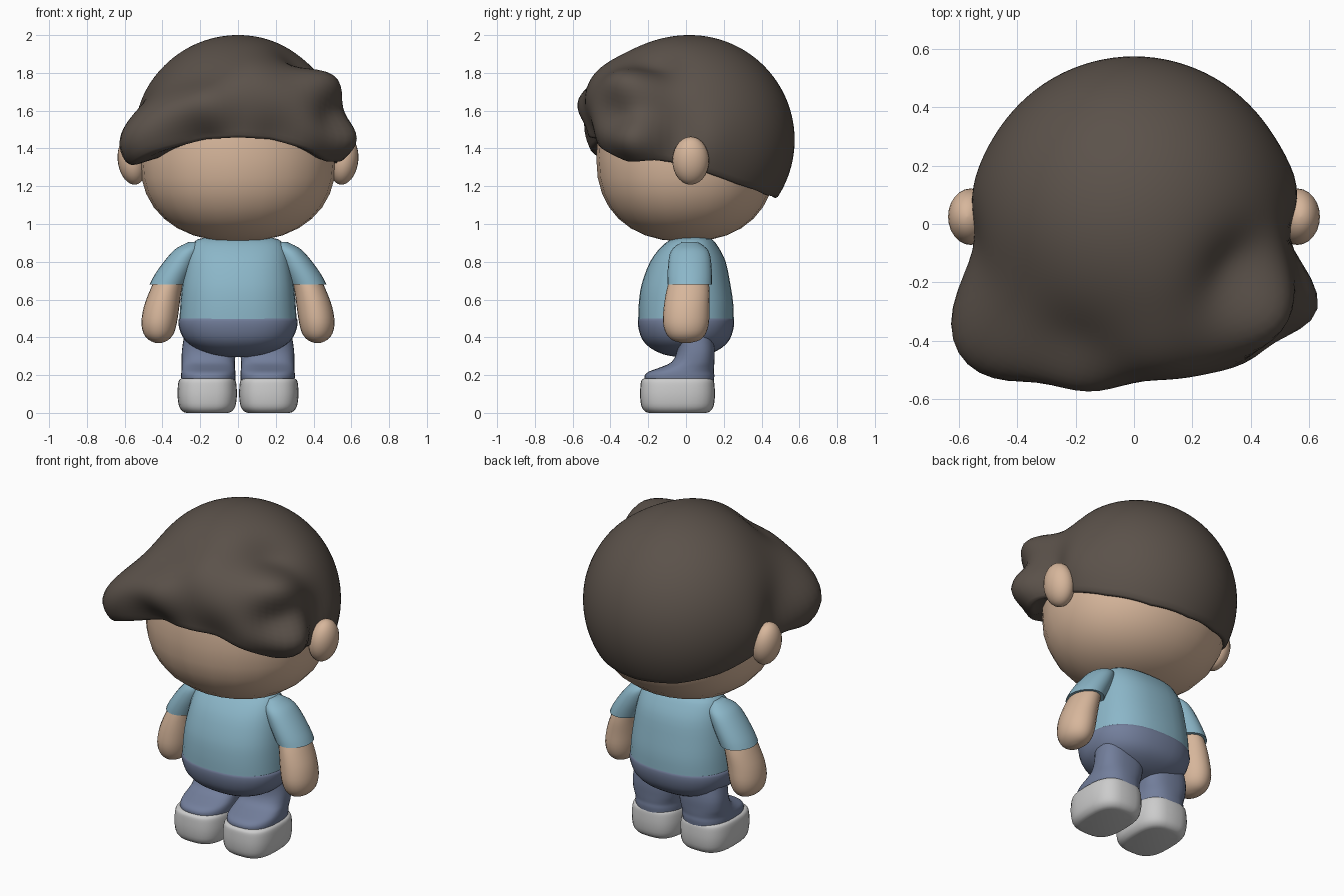
import bpy, bmesh, math
from mathutils import Vector

if "Cube" in bpy.data.objects:
    bpy.data.objects.remove(bpy.data.objects["Cube"])


def material(name, rgb):
    m = bpy.data.materials.new(name)
    m.diffuse_color = (*rgb, 1)
    m.use_nodes = True
    m.node_tree.nodes["Principled BSDF"].inputs["Base Color"].default_value = m.diffuse_color
    return m


HAIR = material("hair_brown", (0.105, 0.084, 0.069))
SKIN = material("skin_tone", (0.68, 0.47, 0.33))
SHIRT = material("shirt_blue", (0.26, 0.47, 0.58))
PANTS = material("denim", (0.17, 0.21, 0.33))


def skin_rings(name, rings, mat=None, angle=50):
    """Bridge closed rings of points and cap both ends."""
    bm = bmesh.new()
    loops = [[bm.verts.new(p) for p in ring] for ring in rings]
    n = len(loops[0])
    for a, b in zip(loops, loops[1:]):
        for i in range(n):
            j = (i + 1) % n
            bm.faces.new((a[i], a[j], b[j], b[i]))
    bm.faces.new(loops[0])
    bm.faces.new(loops[-1])
    bmesh.ops.recalc_face_normals(bm, faces=bm.faces)
    me = bpy.data.meshes.new(name)
    bm.to_mesh(me)
    bm.free()
    ob = bpy.data.objects.new(name, me)
    bpy.context.collection.objects.link(ob)
    if mat:
        me.materials.append(mat)
    bpy.ops.object.select_all(action='DESELECT')
    ob.select_set(True)
    bpy.context.view_layer.objects.active = ob
    bpy.ops.object.shade_smooth_by_angle(angle=math.radians(angle))
    return ob


def catmull(stations, steps):
    """Smooth interpolation through a list of tuples."""
    out = []
    s = [stations[0]] + list(stations) + [stations[-1]]
    for k in range(1, len(s) - 2):
        for t in (i / steps for i in range(steps)):
            out.append([0.5 * (2 * b + (c - a) * t + (2 * a - 5 * b + 4 * c - d) * t * t
                               + (3 * b - a - 3 * c + d) * t ** 3)
                        for a, b, c, d in zip(*s[k - 1:k + 3])])
    return out + [list(stations[-1])]


def loft(name, stations, mat=None, power=2.0, sides=32, steps=3, mirror=1, angle=50):
    """Stack superellipse sections: (z, centre x, centre y, radius x, radius y)."""
    rings = []
    for z, cx, cy, rx, ry in catmull(stations, steps):
        ring = []
        for i in range(sides):
            a = math.tau * i / sides
            c, s = math.cos(a), math.sin(a)
            x = math.copysign(abs(c) ** (2 / power), c) * rx
            y = math.copysign(abs(s) ** (2 / power), s) * ry
            ring.append((mirror * (cx + x), cy + y, z))
        rings.append(ring)
    return skin_rings(name, rings, mat, angle)


# Head: squarish ellipsoid, taller above its widest level
head = []
for i in range(17):
    t = math.radians(-88 + 176 * i / 16)
    w = math.cos(t) ** (2 / 2.3)
    h = math.copysign(abs(math.sin(t)) ** (2 / 2.3), t)
    head.append((1.35 + h * (0.443 if h < 0 else 0.52), 0, 0, 0.52 * w, 0.475 * w))
loft("head", head, SKIN, power=2.1, sides=24, steps=1)

# Hair: dome pushed outwards so that it passes through the fringe points
C, R = Vector((0, 0.02, 1.445)), 0.555
fringe = [Vector(p) - C for p in (
    (-.2, -.57, 1.61), (0, -.545, 1.61), (.2, -.52, 1.6), (-.4, -.54, 1.52),
    (-.58, -.47, 1.43), (-.62, -.28, 1.42), (.42, -.45, 1.52), (.615, -.32, 1.46),
    (.525, -.34, 1.72), (.5, -.33, 1.60), (.32, -.43, 1.78), (.1, -.47, 1.81),
    (.12, -.26, 1.925), (-.22, -.49, 1.72), (-.42, -.40, 1.68), (-.57, -.36, 1.56),
    (-.55, -.09, 1.46), (.55, -.09, 1.46), (-.2, -.49, 1.48), (.2, -.48, 1.48),
    (-.59, -.38, 1.34), (.53, -.32, 1.36), (0, -.53, 1.71), (.38, -.2, 1.81),
    (-.555, .06, 1.44), (.555, .06, 1.44), (-.38, -.15, 1.81))]
dirs = [p.normalized() for p in fringe]
coef = [0.0] * len(dirs)


def bulge(d):
    return sum(c * math.exp(-(d - e).length_squared / (2 * 0.2 ** 2)) for c, e in zip(coef, dirs))


for _ in range(80):
    for i, p in enumerate(fringe):
        coef[i] += p.length - R - bulge(dirs[i])

# Hairline elevation (degrees) against turn away from the front
hairline = [(0, 3), (20, 2), (40, -4), (55, -10), (70, -9), (90, -14), (120, -24), (150, -31), (180, -33)]


def edge_at(turn):
    for (a, p), (b, q) in zip(hairline, hairline[1:]):
        if turn <= b:
            t = (turn - a) / (b - a)
            return p + (q - p) * t
    return hairline[-1][1]


ROWS, COLS = 40, 96
rings = [[] for _ in range(ROWS + 4)]
for j in range(COLS):
    turn = -180 + 360 * j / COLS
    az, low = math.radians(turn), edge_at(abs(turn))

    def ray(el):
        e = math.radians(el)
        return Vector((math.sin(az) * math.cos(e), -math.cos(az) * math.cos(e), math.sin(e)))

    for i in range(ROWS + 1):
        d = ray(89.5 + (low - 89.5) * i / ROWS)
        rings[i].append(C + d * (R + bulge(d)))
    d = ray(low)
    r = R + bulge(d)
    for k, (drop, f) in enumerate(((1.2, 0.07), (1.5, 0.2), (0, 1))):
        rings[ROWS + 1 + k].append(C + ray(low - drop) * (r + (0.45 - r) * f))
skin_rings("hair", rings, HAIR, 60)

# Torso: shirt above, trouser seat below
loft("shirt", [(.495, 0, 0, .31, .253), (.58, 0, 0, .305, .25), (.68, 0, 0, .295, .235),
               (.80, 0, .01, .275, .2), (.88, 0, .02, .25, .15), (.92, 0, .03, .21, .105),
               (.935, 0, .03, .12, .05)], SHIRT, 2.4)
loft("trouser_seat", [(.295, 0, 0, .05, .04), (.31, 0, 0, .14, .12), (.345, 0, 0, .23, .19),
                      (.39, 0, 0, .285, .232), (.45, 0, 0, .312, .252), (.498, 0, 0, .313, .253),
                      (.505, 0, 0, .29, .235)], PANTS, 2.4)

for side, m in (("right", 1), ("left", -1)):
    # Ears
    ear = [(1.335 + .127 * math.sin(t), .56 + .012 * math.sin(t), .025,
            .077 * math.cos(t), .097 * math.cos(t))
           for t in (math.radians(-88 + 176 * i / 14) for i in range(15))]
    loft(side + "_ear", ear, SKIN, sides=24, steps=1, mirror=m)
    # Sleeves and arms
    loft(side + "_sleeve", [(.68, .37, .02, .098, .118), (.72, .35, .02, .098, .118),
                            (.78, .315, .02, .093, .115), (.84, .28, .02, .08, .106),
                            (.875, .255, .02, .066, .085), (.905, .23, .02, .03, .04)],
         SHIRT, sides=24, mirror=m)
    loft(side + "_arm", [(.37, .42, 0, .015, .02), (.385, .42, 0, .05, .072),
                         (.42, .42, 0, .08, .105), (.48, .417, 0, .094, .122),
                         (.56, .405, .003, .094, .121), (.64, .385, .01, .085, .115),
                         (.70, .365, .015, .078, .105)], SKIN, sides=24, mirror=m)
    # Trouser legs, flaring forward over the shoe
    loft(side + "_trouser_leg", [(.165, .157, -.035, .142, .182), (.195, .157, -.035, .144, .185),
                                 (.218, .157, -.025, .143, .173), (.24, .157, .005, .141, .144),
                                 (.27, .157, .037, .141, .113), (.33, .155, .052, .142, .1),
                                 (.41, .15, .045, .135, .1)], PANTS, 2.5, mirror=m)
    # Shoes
    loft(side + "_shoe", [(0, .163, -.045, .11, .15), (.008, .163, -.045, .13, .172),
                          (.035, .163, -.045, .149, .191), (.09, .163, -.045, .157, .198),
                          (.145, .163, -.045, .155, .196), (.172, .163, -.045, .149, .191),
                          (.182, .163, -.045, .138, .178)], None, 2.9, mirror=m)
